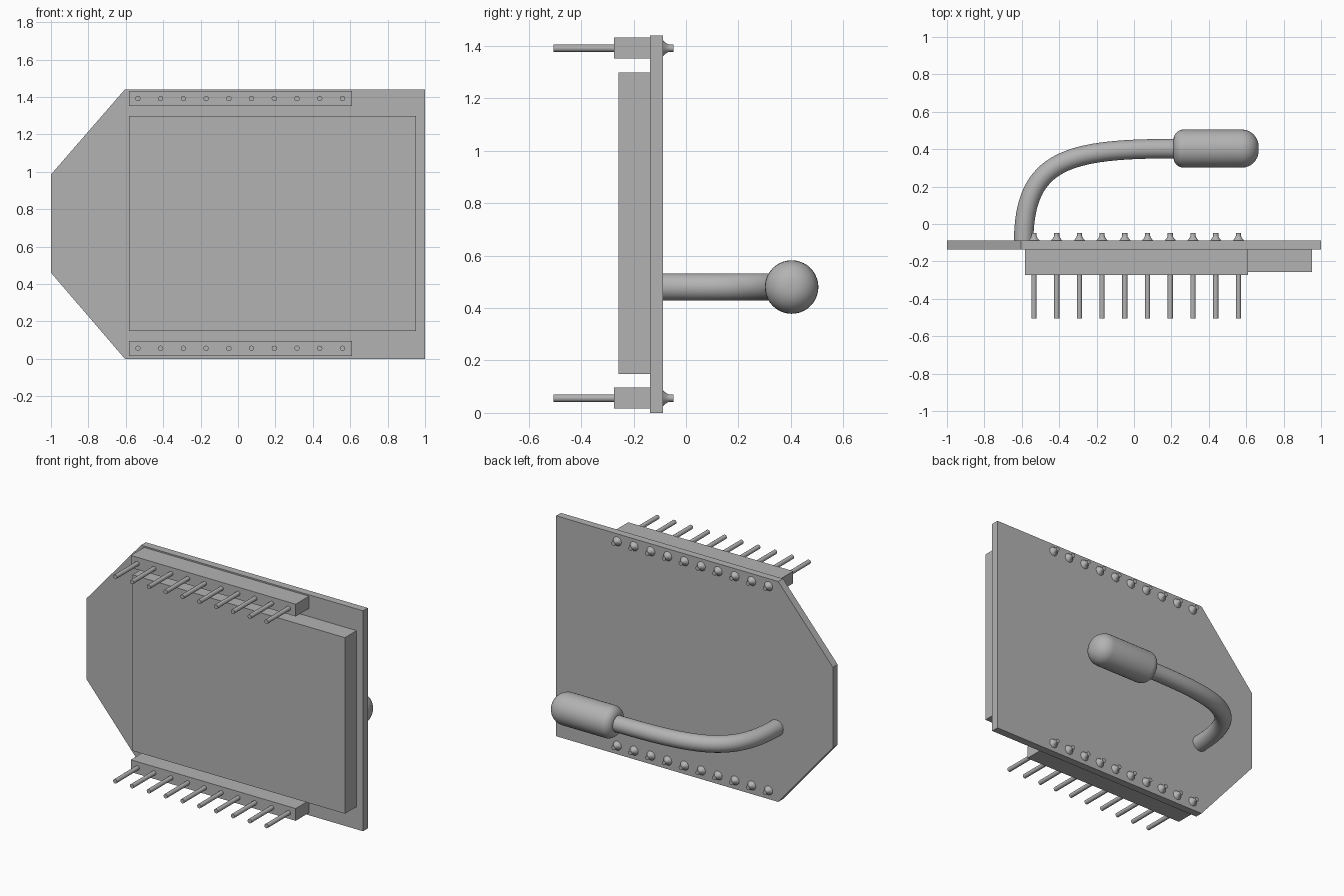
import bpy, bmesh, math
from mathutils import Matrix, Vector

cube = bpy.data.objects.get("Cube")
if cube:
    bpy.data.objects.remove(cube, do_unlink=True)

grey = bpy.data.materials.new("plain grey")
grey.use_nodes = True
colour = (0.45, 0.45, 0.45, 1)
grey.diffuse_color = colour
for node in grey.node_tree.nodes:
    if node.type == 'BSDF_PRINCIPLED':
        node.inputs["Base Color"].default_value = colour


def finish(name, bm, smooth=False):
    bmesh.ops.recalc_face_normals(bm, faces=bm.faces)
    mesh = bpy.data.meshes.new(name)
    bm.to_mesh(mesh)
    bm.free()
    mesh.materials.append(grey)
    obj = bpy.data.objects.new(name, mesh)
    bpy.context.collection.objects.link(obj)
    if smooth:
        bpy.ops.object.select_all(action='DESELECT')
        obj.select_set(True)
        bpy.context.view_layer.objects.active = obj
        bpy.ops.object.shade_smooth_by_angle(angle=math.radians(40))
    return obj


def slab(name, outline, front, back):
    """Extrude an x-z outline from front to back along y."""
    bm = bmesh.new()
    face = bm.faces.new([bm.verts.new((x, front, z)) for x, z in outline])
    new = bmesh.ops.extrude_face_region(bm, geom=[face])["geom"]
    verts = [v for v in new if isinstance(v, bmesh.types.BMVert)]
    bmesh.ops.translate(bm, verts=verts, vec=(0, back - front, 0))
    return finish(name, bm)


def box(name, x0, x1, z0, z1, front, back):
    return slab(name, [(x0, z0), (x1, z0), (x1, z1), (x0, z1)], front, back)


def sweep(name, rings, sides):
    """Join circles given as (centre, direction, radius) into a capped tube."""
    bm = bmesh.new()
    loops = []
    for centre, direction, radius in rings:
        d = Vector(direction).normalized()
        up = Vector((0, 0, 1))
        side = d.cross(up)
        angles = [2 * math.pi * i / sides for i in range(sides)]
        loops.append([bm.verts.new(Vector(centre) + radius * (side * math.cos(a) + up * math.sin(a)))
                      for a in angles])
    for a, b in zip(loops, loops[1:]):
        for i in range(sides):
            j = (i + 1) % sides
            bm.faces.new((a[i], a[j], b[j], b[i]))
    bm.faces.new(loops[0])
    bm.faces.new(loops[-1])
    return finish(name, bm, True)


# Circuit board with a tapered end, and the module mounted on its front
HEIGHT, FRONT, BACK = 1.44, -0.137, -0.088
slab("board", [(-1, 0.46), (-0.605, 0), (1, 0), (1, HEIGHT), (-0.605, HEIGHT), (-1, 0.985)],
     FRONT, BACK)
box("module", -0.583, 0.953, 0.148, 1.298, -0.257, FRONT)

# Two pin headers with pins in front and solder joints behind
for row, z in (("lower", 0.056), ("upper", 1.391)):
    box(row + "_header", -0.583, 0.609, z - 0.04, z + 0.04, -0.274, FRONT)
    for i in range(10):
        x = -0.535 + 0.1215 * i
        profile = [(-0.505, 0.014), (BACK, 0.014), (BACK, 0.03), (-0.079, 0.022),
                   (-0.07, 0.016), (-0.063, 0.014), (-0.048, 0.014)]
        sweep(f"{row}_pin_{i + 1}", [((x, y, z), (0, 1, 0), r) for y, r in profile], 16)

# Bent antenna stem
AXIS_Z, AXIS_Y = 0.48, 0.403
p = [Vector(c) for c in ((-0.59, -0.1, AXIS_Z), (-0.59, 0.35, AXIS_Z),
                         (-0.35, AXIS_Y, AXIS_Z), (0.23, AXIS_Y, AXIS_Z))]
stem = []
for i in range(33):
    t = i / 32
    s = 1 - t
    point = s**3 * p[0] + 3 * s * s * t * p[1] + 3 * s * t * t * p[2] + t**3 * p[3]
    tangent = s * s * (p[1] - p[0]) + 2 * s * t * (p[2] - p[1]) + t * t * (p[3] - p[2])
    stem.append((point, tangent, 0.052))
sweep("antenna_stem", stem, 32)

# Rounded antenna tip
RADIUS, START, END = 0.102, 0.211, 0.666
steps = [math.pi / 2 * i / 8 for i in range(9)]
near, far = 0.055, 0.09
tip = [(START + near * (1 - math.sin(a)), RADIUS - near * (1 - math.cos(a)))
       for a in reversed(steps)]
tip += [(END - far * (1 - math.sin(a)), RADIUS - far * (1 - math.cos(a))) for a in steps]
sweep("antenna_tip", [((x, AXIS_Y, AXIS_Z), (1, 0, 0), r) for x, r in tip], 40)
